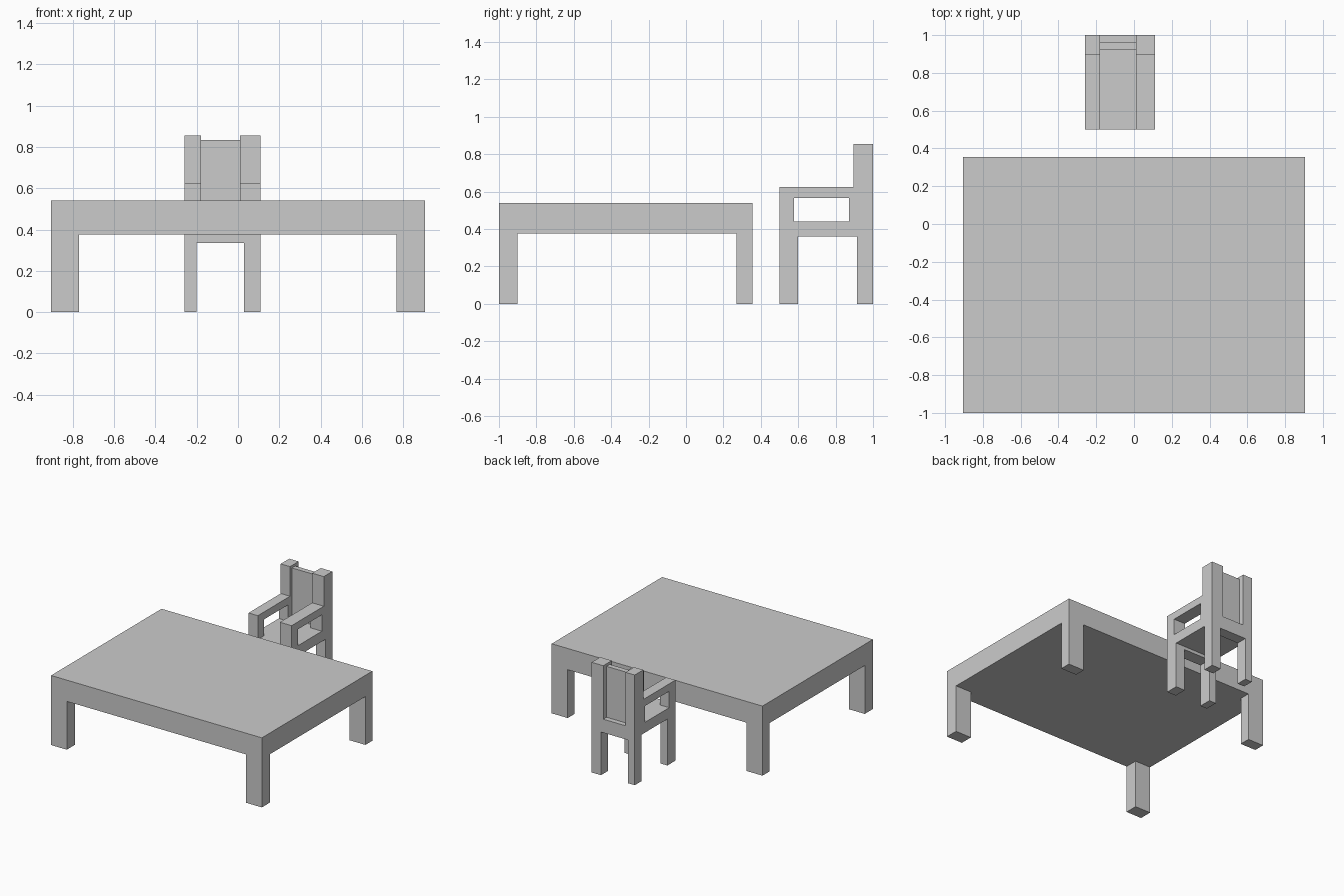
import bpy, bmesh

if "Cube" in bpy.data.objects:
    bpy.data.objects.remove(bpy.data.objects["Cube"])


def prism(name, axis, lo, hi, outline):
    """Extrude a closed 2D outline from lo to hi along x (outline in y,z) or y (outline in x,z)."""
    bm = bmesh.new()
    place = (lambda a, b: (lo, a, b)) if axis == 'x' else (lambda a, b: (a, lo, b))
    face = bm.faces.new([bm.verts.new(place(a, b)) for a, b in outline])
    new = bmesh.ops.extrude_face_region(bm, geom=[face])['geom']
    step = (hi - lo, 0, 0) if axis == 'x' else (0, hi - lo, 0)
    bmesh.ops.translate(bm, vec=step, verts=[v for v in new if isinstance(v, bmesh.types.BMVert)])
    bmesh.ops.recalc_face_normals(bm, faces=bm.faces)
    mesh = bpy.data.meshes.new(name)
    bm.to_mesh(mesh)
    bm.free()
    obj = bpy.data.objects.new(name, mesh)
    bpy.context.collection.objects.link(obj)
    return obj


def box(name, x0, x1, y0, y1, z0, z1):
    return prism(name, 'x', x0, x1, [(y0, z0), (y1, z0), (y1, z1), (y0, z1)])


# Table: thick solid top on four corner legs
box("table_top", -0.905, 0.905, -1.0, 0.355, 0.375, 0.54)
for side, x0, x1 in (("left", -0.905, -0.77), ("right", 0.767, 0.905)):
    for end, y0, y1 in (("front", -1.0, -0.9), ("back", 0.27, 0.355)):
        box(f"table_{end}_{side}_leg", x0, x1, y0, y1, 0, 0.375)

# Chair sides: arm, front arm support and back post, with lower legs
for side, x0, x1, leg0, leg1 in (("left", -0.26, -0.18, -0.26, -0.2),
                                 ("right", 0.01, 0.11, 0.03, 0.11)):
    prism(f"chair_{side}_arm_and_post", 'x', x0, x1,
          [(0.5, 0.44), (0.577, 0.44), (0.577, 0.567), (0.872, 0.567), (0.872, 0.44),
           (1.0, 0.44), (1.0, 0.855), (0.895, 0.855), (0.895, 0.625), (0.5, 0.625)])
    box(f"chair_{side}_front_leg", leg0, leg1, 0.5, 0.6, 0, 0.36)
    box(f"chair_{side}_back_leg", leg0, leg1, 0.915, 1.0, 0, 0.36)

# Chair seat with slightly deeper rails between the legs
box("chair_seat", -0.26, 0.11, 0.5, 1.0, 0.36, 0.44)
box("chair_front_rail", -0.2, 0.03, 0.5, 0.6, 0.335, 0.36)
box("chair_back_rail", -0.2, 0.03, 0.915, 1.0, 0.335, 0.36)

# Recessed back panel
box("chair_back_panel", -0.18, 0.01, 0.92, 0.96, 0.44, 0.835)
